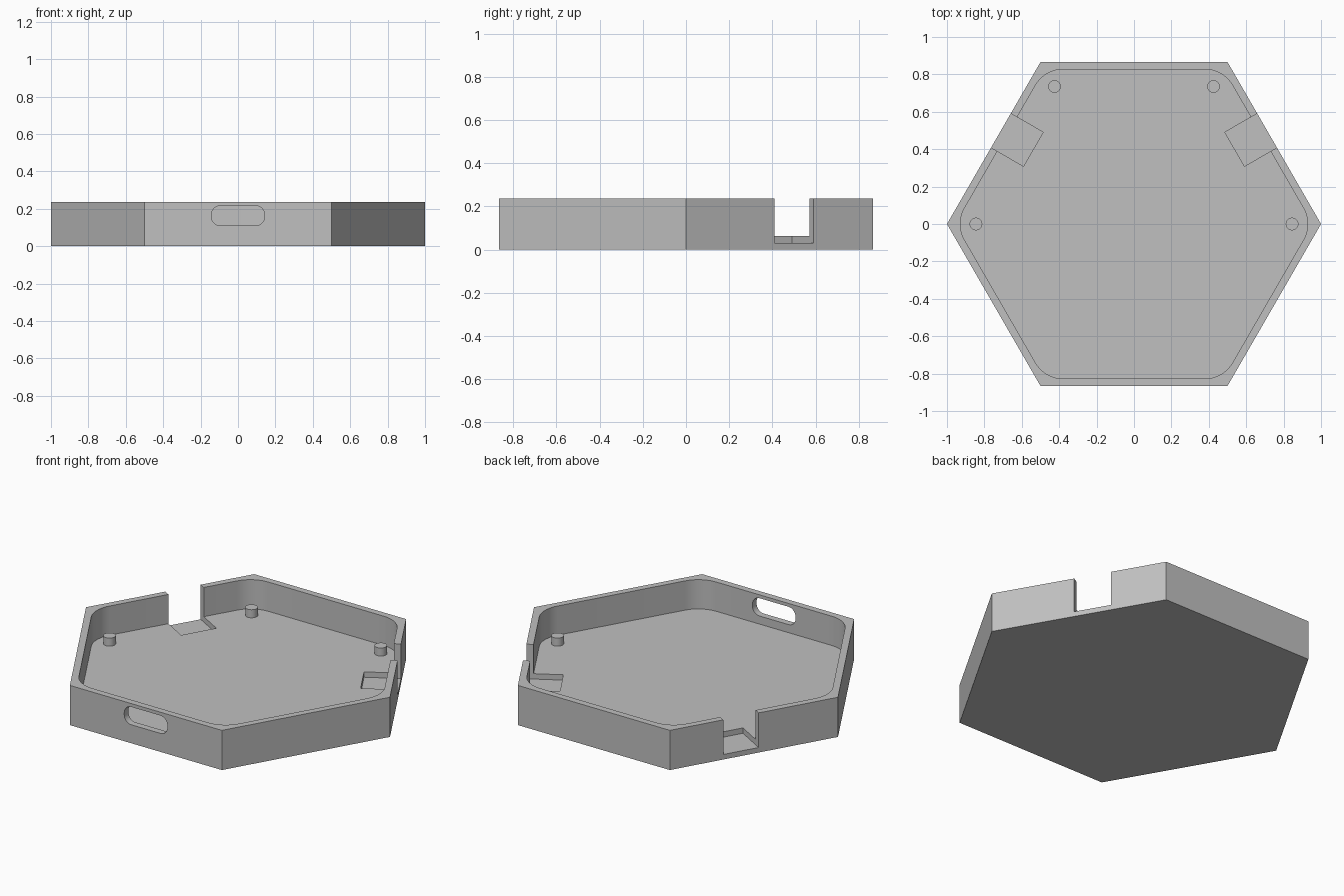
import bpy, bmesh
from math import radians, cos, sin
from mathutils import Matrix, Vector

if "Cube" in bpy.data.objects:
    bpy.data.objects.remove(bpy.data.objects["Cube"])

HEIGHT, FLOOR, POCKET = 0.236, 0.062, 0.03

grey = bpy.data.materials.new("light_grey")
grey.use_nodes = True
grey.diffuse_color = (0.53, 0.53, 0.53, 1)
grey.node_tree.nodes["Principled BSDF"].inputs["Base Color"].default_value = grey.diffuse_color


def prism(name, outline, low, high, matrix=Matrix()):
    """Extrude a closed 2D outline from low to high, then place it."""
    bm = bmesh.new()
    base = bm.faces.new([bm.verts.new((x, y, low)) for x, y in outline])
    top = bmesh.ops.extrude_face_region(bm, geom=[base])["geom"]
    moved = [v for v in top if isinstance(v, bmesh.types.BMVert)]
    bmesh.ops.translate(bm, verts=moved, vec=(0, 0, high - low))
    bm.transform(matrix)
    bmesh.ops.recalc_face_normals(bm, faces=bm.faces)
    mesh = bpy.data.meshes.new(name)
    bm.to_mesh(mesh)
    bm.free()
    mesh.materials.append(grey)
    obj = bpy.data.objects.new(name, mesh)
    bpy.context.collection.objects.link(obj)
    return obj


def polygon(radius, sides, centre=(0, 0)):
    step = radians(360 / sides)
    return [(centre[0] + radius * cos(i * step), centre[1] + radius * sin(i * step))
            for i in range(sides)]


def rounded(centres, radius, first, turn, steps):
    """Outline with an arc around each centre, in counter-clockwise order."""
    points = []
    for i, (cx, cy) in enumerate(centres):
        for k in range(steps + 1):
            a = radians(first + i * turn + turn * k / steps)
            points.append((cx + radius * cos(a), cy + radius * sin(a)))
    return points


def smooth(obj):
    bpy.ops.object.select_all(action="DESELECT")
    obj.select_set(True)
    bpy.context.view_layer.objects.active = obj
    bpy.ops.object.shade_smooth_by_angle(angle=radians(25))


# Hexagonal tray body
tray = prism("tray", polygon(1, 6), 0, HEIGHT)

# Cavity with rounded corners
corner = 0.17
inner = (0.827 - corner) / cos(radians(30))
cutters = [prism("cavity_cutter", rounded(polygon(inner, 6), corner, -30, 60, 10), FLOOR, 0.4)]

# Rounded slot through the front wall
w, h, r = 0.142, 0.053, 0.047
centres = [(w - r, h - r), (r - w, h - r), (r - w, r - h), (w - r, r - h)]
place = Matrix.Translation((0, 0, 0.163)) @ Matrix.Rotation(radians(90), 4, "X")
cutters.append(prism("slot_cutter", rounded(centres, r, 0, 90, 8), 0.7, 1, place))

# Notch and floor pocket in the two rear side walls
out, along = Vector((cos(radians(30)), 0.5)), Vector((-0.5, cos(radians(30))))
notch = [out * d + along * s
         for d, s in ((0.666, -0.028), (1.1, -0.028), (1.1, 0.182), (0.666, 0.182))]
for side, name in ((1, "left"), (-1, "right")):
    cutters.append(prism(name + "_notch_cutter", [(side * p.x, p.y) for p in notch], POCKET, 0.5))

# Cut the tray and discard the cutters
bpy.context.view_layer.objects.active = tray
for cutter in cutters:
    cutter.hide_render = True
    mod = tray.modifiers.new("cut", "BOOLEAN")
    mod.operation, mod.solver, mod.object = "DIFFERENCE", "EXACT", cutter
    bpy.ops.object.modifier_apply(modifier=mod.name)
    bpy.data.objects.remove(cutter)
smooth(tray)

# Locating pegs on the floor
for side, name in ((1, "left"), (-1, "right")):
    for x, y, spot in ((0.425, 0.735, "rear"), (0.845, 0, "side")):
        peg = prism(f"{name}_{spot}_peg", polygon(0.034, 32, (side * x, y)), FLOOR - 0.01, FLOOR + 0.048)
        smooth(peg)
